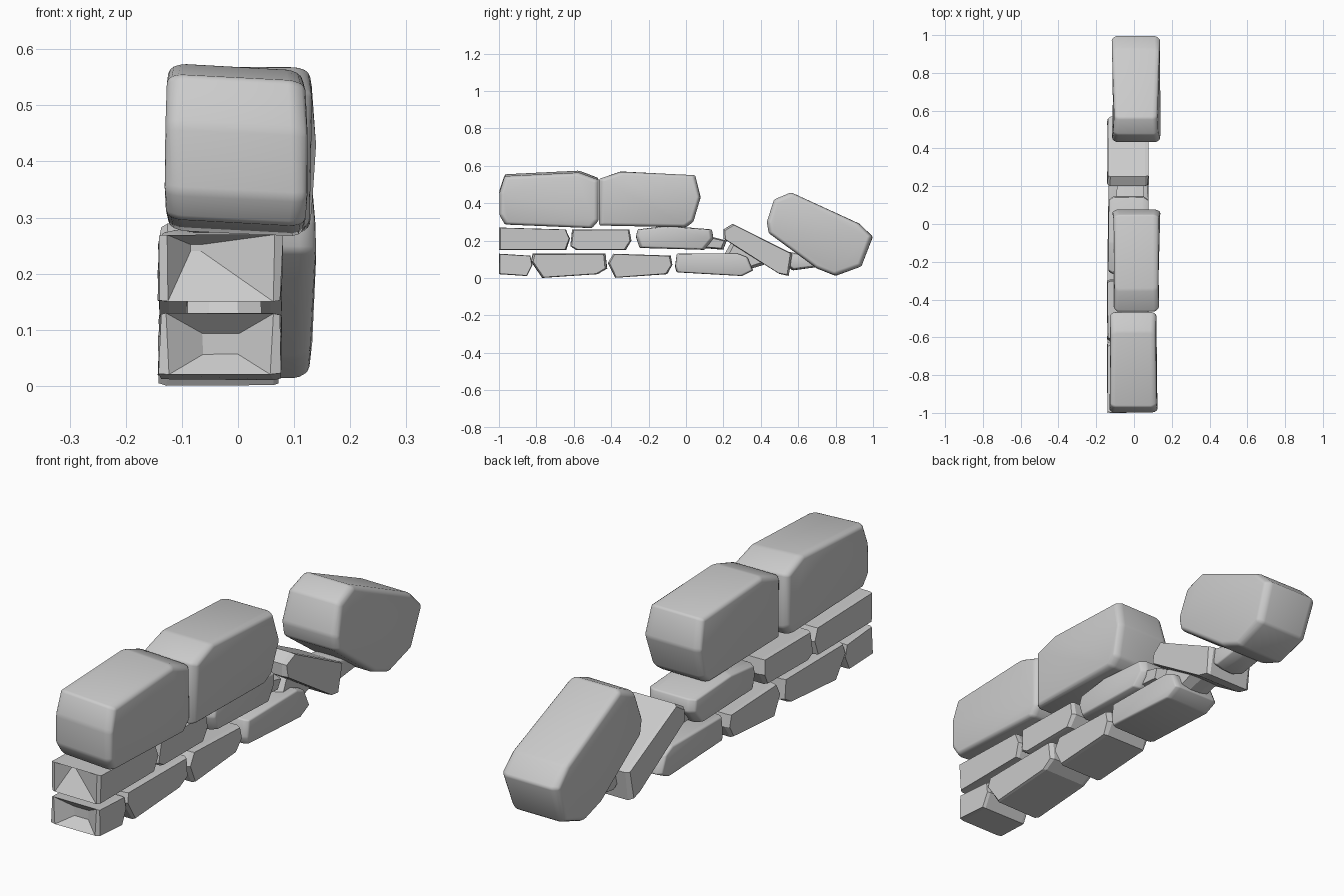
import bpy
import bmesh
import random
from math import radians
from mathutils import Vector

random.seed(4)

default_cube = bpy.data.objects.get("Cube")
if default_cube:
    bpy.data.objects.remove(default_cube, do_unlink=True)

# Single stone colour
stone_grey = bpy.data.materials.new("stone_grey")
stone_grey.use_nodes = True
colour = (0.6, 0.6, 0.6, 1)
stone_grey.diffuse_color = colour
stone_grey.node_tree.nodes["Principled BSDF"].inputs["Base Color"].default_value = colour


def stone(name, profile, left, right, taper=0.95, edge=1.5, rough=0.35, belly=0,
          tilt=0, rounding=0, chip=None):
    """Block from a side profile (y, z) in hundredths, narrowed towards both sides."""
    bm = bmesh.new()
    centre = sum((Vector(p) for p in profile), Vector((0, 0))) / len(profile)
    half_height = max(abs(p[1] - centre.y) for p in profile)
    middle = (left + right) / 2
    stations = [(left, taper), (left + edge, 1), (right - edge, 1), (right, taper)]
    rings = []
    for x, scale in stations:
        ring = []
        for point in profile:
            y, z = centre + (Vector(point) - centre) * scale
            # Rough stones get uneven corners, always inside their bounds
            pull = (centre - Vector((y, z))).normalized() * random.uniform(0, rough)
            wobble = random.uniform(-rough, rough)
            # Bellied stones are widest at mid height, tilted ones drop to one side
            width = 1 - belly * ((z - centre.y) / half_height) ** 2
            x_pos = middle + (x - middle) * width + wobble
            z_pos = z + pull.y - tilt * (x - middle)
            ring.append(bm.verts.new(Vector((x_pos, y + pull.x, z_pos)) / 100))
        rings.append(ring)
    count = len(profile)
    for a, b in zip(rings, rings[1:]):
        for i in range(count):
            j = (i + 1) % count
            bm.faces.new((a[i], a[j], b[j], b[i]))
    bm.faces.new(rings[0])
    bm.faces.new(rings[-1])
    bmesh.ops.recalc_face_normals(bm, faces=bm.faces)

    # Chipped end facing the front: the inset floor shrinks towards a deep point
    if chip:
        target, amount = chip
        ends = [f for f in bm.faces if f.normal.y < -0.8]
        floor = max(ends, key=lambda f: f.calc_area())
        bmesh.ops.inset_individual(bm, faces=[floor], thickness=0.002)
        for v in floor.verts:
            v.co = v.co.lerp(Vector(target) / 100, amount)

    if rounding:
        bmesh.ops.bevel(bm, geom=list(bm.edges), offset=rounding / 100,
                        segments=2, profile=0.5, affect='EDGES', clamp_overlap=True)
    mesh = bpy.data.meshes.new(name)
    bm.to_mesh(mesh)
    bm.free()
    mesh.materials.append(stone_grey)
    if rounding:
        mesh.shade_smooth()
        mesh.set_sharp_from_angle(angle=radians(50))
    obj = bpy.data.objects.new(name, mesh)
    bpy.context.collection.objects.link(obj)
    return obj


# Large rounded capstones
cap = dict(taper=0.94, edge=2, rough=0.3, belly=0.1, rounding=0.9)
stone("front_capstone",
      [(-100, 34), (-97, 29), (-50, 27), (-46.5, 31), (-46.5, 53), (-57, 57), (-97, 55), (-100, 46)],
      -13.3, 12.7, tilt=0.05, **cap)
stone("middle_capstone",
      [(-46.5, 28), (0, 27), (4, 30), (8, 43), (5, 55), (-35, 57), (-46.5, 53)],
      -11.5, 13.9, **cap)
stone("fallen_capstone",
      [(43, 30), (47, 42), (56, 46), (93, 29), (100, 22), (94, 6), (80, 1), (70, 5), (44, 24)],
      -11.7, 13.8, **cap)

# Upper course
stone("upper_front_stone",
      [(-100, 15), (-64, 15), (-62, 21), (-64, 26), (-100, 27)], -14, 7.8,
      taper=0.97, chip=((-8, -94, 25), 0.9))
stone("upper_middle_stone",
      [(-62, 17), (-59, 15), (-32, 15), (-29, 20), (-30, 26), (-61, 26)], -14, 7.5)
stone("upper_back_stone",
      [(-27, 22), (-25, 16), (10, 15), (15, 21), (14, 26), (-10, 28), (-26, 26)], -13.5, 7.5,
      taper=0.92, edge=2.5, rounding=0.6)

# Lower course
stone("lower_front_stone",
      [(-100, 2), (-85, 1), (-82, 7), (-83, 12), (-100, 13)], -14, 7.5,
      taper=0.97, chip=((-3, -94, 7.5), 0.65))
stone("lower_second_stone",
      [(-83, 9), (-77, 0), (-47, 2), (-42, 5), (-43, 13), (-82, 13)], -14, 7.5)
stone("lower_third_stone",
      [(-42, 8), (-38, 0), (-10, 2), (-7, 7), (-8, 12), (-39, 13)], -14, 7)
stone("lower_back_stone",
      [(-6, 6), (-5, 3), (30, 1), (36, 4), (33, 11), (28, 13), (-5, 13)], -13.5, 7.5,
      rounding=0.6)

# Slab leaning against the broken end
stone("leaning_slab",
      [(20, 21), (20, 26), (25, 29), (57, 13), (55, 1), (50, 2)], -14, 7.5)

# Loose rubble
rubble = dict(taper=0.8, edge=4)
stone("upper_shard", [(8, 16), (20, 15), (22, 20), (14, 22), (8, 22)], -9, 5, **rubble)
stone("lower_shard", [(20, 12), (24, 19), (34, 14), (45, 8), (32, 4)], -9, 4, **rubble)
stone("flat_shard", [(50, 9), (57, 4), (72, 6), (66, 12), (55, 14)], -8, 5, rounding=0.5, **rubble)
